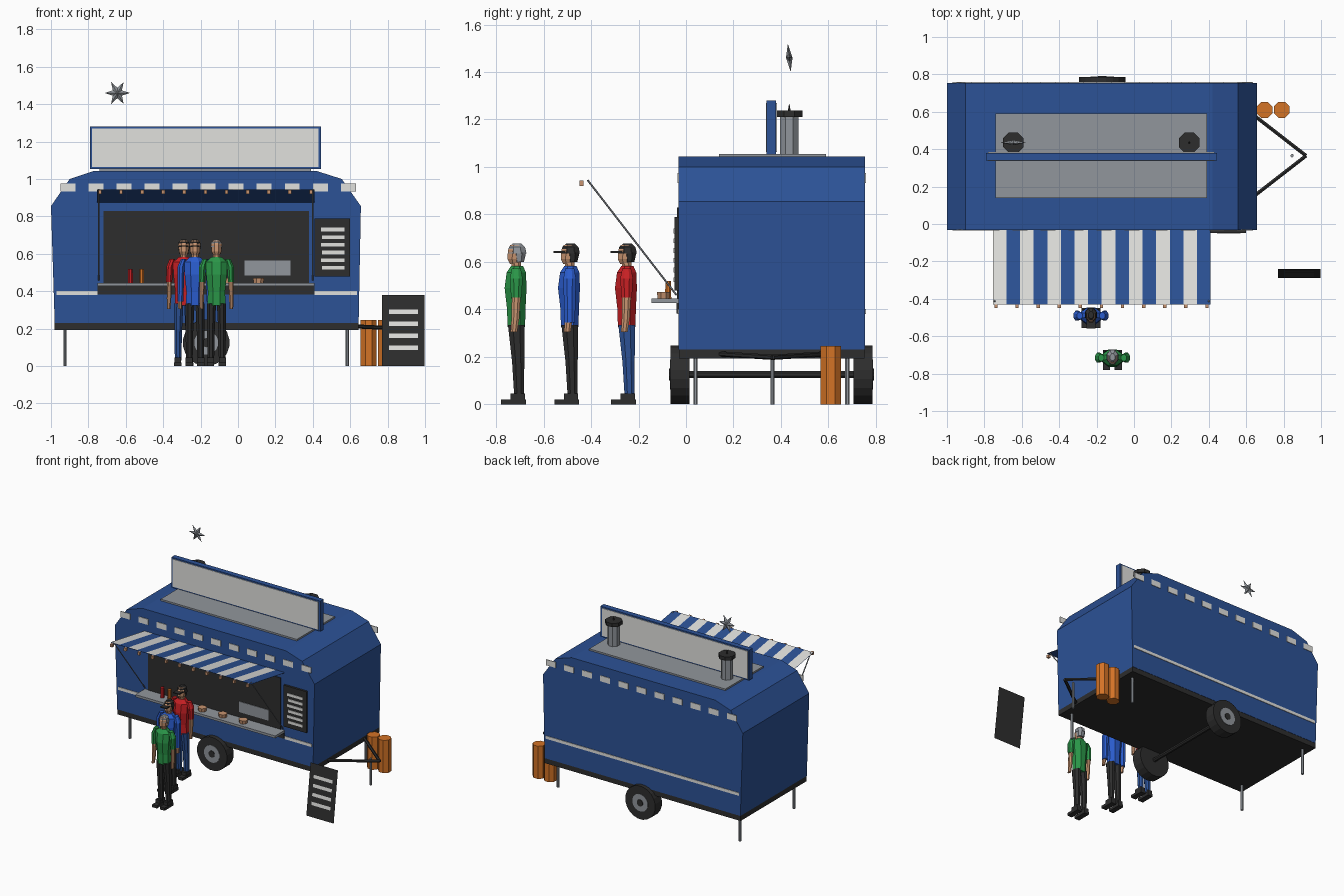
import bpy, math
from mathutils import Vector

if "Cube" in bpy.data.objects:
    bpy.data.objects.remove(bpy.data.objects["Cube"])


def material(name, r, g, b):
    lin = [((c / 255 + 0.055) / 1.055) ** 2.4 if c > 10 else c / 3294 for c in (r, g, b)]
    m = bpy.data.materials.new(name)
    m.diffuse_color = (*lin, 1)
    m.use_nodes = True
    m.node_tree.nodes["Principled BSDF"].inputs["Base Color"].default_value = m.diffuse_color
    return m


BLUE = material("body_blue", 44, 82, 150)
WHITE = material("off_white", 225, 225, 222)
BLACK = material("charcoal", 45, 45, 45)
GREY = material("metal_grey", 145, 150, 156)
ORANGE = material("orange", 212, 115, 38)
SKIN = material("tan", 200, 148, 112)
GREEN = material("shirt_green", 42, 150, 72)
RED = material("shirt_red", 200, 32, 36)
SHIRT = material("shirt_blue", 42, 92, 205)


def mesh(name, verts, faces, *mats):
    me = bpy.data.meshes.new(name)
    me.from_pydata(verts, [], faces)
    for m in mats:
        me.materials.append(m)
    ob = bpy.data.objects.new(name, me)
    bpy.context.collection.objects.link(ob)
    return ob


def prism(name, profile, y0, y1, mat):
    """Extrude an xz outline along y."""
    n = len(profile)
    verts = [(x, y, z) for y in (y0, y1) for x, z in profile]
    faces = [tuple(range(n)), tuple(range(2 * n - 1, n - 1, -1))]
    faces += [(i, i + n, (i + 1) % n + n, (i + 1) % n) for i in range(n)]
    return mesh(name, verts, faces, mat)


def box(name, x0, x1, y0, y1, z0, z1, mat):
    return prism(name, [(x0, z0), (x1, z0), (x1, z1), (x0, z1)], y0, y1, mat)


def loft(name, rings, mat, n=8):
    """Skin stacked oval rings given as (x, y, z, rx, ry)."""
    verts = []
    for x, y, z, rx, ry in rings:
        for i in range(n):
            a = 2 * math.pi * (i + 0.5) / n
            verts.append((x + rx * math.cos(a), y + ry * math.sin(a), z))
    faces = [tuple(range(n - 1, -1, -1)), tuple(range(len(verts) - n, len(verts)))]
    for k in range(len(rings) - 1):
        for i in range(n):
            j = (i + 1) % n
            faces.append((k * n + i, k * n + j, (k + 1) * n + j, (k + 1) * n + i))
    return mesh(name, verts, faces, mat)


def rod(name, a, b, r, mat, n=8):
    a, b = Vector(a), Vector(b)
    ob = loft(name, [(0, 0, 0, r, r), (0, 0, (b - a).length, r, r)], mat, n)
    ob.location = a
    ob.rotation_euler = (b - a).to_track_quat('Z', 'Y').to_euler()
    return ob


# Trailer shell and chassis
prism("trailer_body", [(-0.98, 0.23), (0.645, 0.23), (0.657, 0.855), (0.555, 1.0), (0.42, 1.043),
                       (-0.77, 1.043), (-0.9, 1.0), (-1.0, 0.855)], -0.032, 0.755, BLUE)
box("chassis", -0.98, 0.645, -0.03, 0.753, 0.192, 0.23, BLACK)

# Trim squares and stripes
for i in range(11):
    x = -0.91 + 0.15 * i
    box("front_trim_square", x - 0.04, x + 0.04, -0.036, -0.03, 0.932, 0.975, WHITE)
    box("back_trim_square", x - 0.04, x + 0.04, 0.753, 0.759, 0.932, 0.975, WHITE)
box("front_stripe_left", -0.97, -0.75, -0.036, -0.03, 0.38, 0.402, WHITE)
box("front_stripe_right", 0.41, 0.635, -0.036, -0.03, 0.38, 0.402, WHITE)
box("back_stripe", -0.97, 0.635, 0.753, 0.759, 0.38, 0.402, WHITE)

# Serving hatch, counter and goods
box("hatch_panel", -0.72, 0.38, -0.037, -0.03, 0.43, 0.83, BLACK)
box("hatch_sill", -0.75, 0.41, -0.039, -0.03, 0.383, 0.427, BLACK)
box("grill_plate", 0.035, 0.28, -0.041, -0.035, 0.485, 0.565, GREY)
box("counter", -0.75, 0.41, -0.145, -0.03, 0.427, 0.445, GREY)
for x, m in ((-0.575, RED), (-0.515, ORANGE)):
    loft("sauce_bottle", [(x, -0.075, 0.445, 0.014, 0.014), (x, -0.075, 0.52, 0.013, 0.013)], m)
for x in (-0.23, -0.06, 0.11):
    loft("food_tray", [(x, -0.095, 0.445, 0.028, 0.026), (x, -0.095, 0.472, 0.033, 0.03)], SKIN)

# Menu on the wall
box("wall_menu", 0.41, 0.6, -0.048, -0.03, 0.48, 0.79, BLACK)
for i in range(6):
    z = 0.73 - 0.041 * i
    box("menu_line", 0.445 + 0.005 * (i % 2), 0.57, -0.052, -0.047, z - 0.01, z + 0.01, WHITE)

# Awning, striped on top, plain below
AX0, AX1, YI, YO, ZI, ZO = -0.755, 0.41, -0.032, -0.43, 0.878, 0.945
step = (AX1 - AX0) / 16
verts, faces = [], []
for i in range(17):
    x = AX0 + step * i
    verts += [(x, YO, ZO), (x, YI, ZI)]
for i in range(16):
    faces.append((2 * i, 2 * i + 2, 2 * i + 3, 2 * i + 1))
awning = mesh("awning_top", verts, faces, WHITE, BLUE)
for p in awning.data.polygons:
    p.material_index = p.index % 2
mesh("awning_underside", [(AX0, YO, ZO - .004), (AX1, YO, ZO - .004), (AX1, YI, ZI - .004),
                          (AX0, YI, ZI - .004)], [(0, 3, 2, 1)], BLUE)
for x in (-0.745, 0.4):
    rod("awning_strut", (x, -0.415, 0.945), (x, -0.04, 0.46), 0.004, GREY, 6)
for i in range(11):
    x = -0.738 + 0.1128 * i
    box("bulb", x - 0.009, x + 0.009, -0.449, -0.431, 0.92, 0.942, SKIN)

# Roof panel, sign and vents
box("roof_panel", -0.74, 0.39, 0.14, 0.59, 1.04, 1.055, GREY)
box("roof_sign", -0.79, 0.445, 0.34, 0.38, 1.053, 1.28, BLUE)
box("sign_face_front", -0.78, 0.43, 0.336, 0.341, 1.063, 1.27, WHITE)
box("sign_face_back", -0.78, 0.43, 0.379, 0.384, 1.063, 1.27, WHITE)
for x in (-0.645, 0.295):
    loft("vent_pipe", [(x, 0.435, 1.05, .042, .042), (x, 0.435, 1.215, .042, .042)], GREY)
    loft("vent_cap", [(x, 0.435, 1.21, .06, .06), (x, 0.435, 1.237, .06, .06)], BLACK)
    loft("vent_spike", [(x, 0.435, 1.235, .006, .006), (x, 0.435, 1.265, .001, .001)], BLACK, 6)

# Six-pointed star
pts = []
for i in range(12):
    a, r = math.pi * i / 6, (0.068 if i % 2 == 0 else 0.028)
    pts.append((-0.645 + r * math.cos(a), 0.435 - 0.1 * r * math.sin(a), 1.46 + r * math.sin(a)))
pts += [(-0.645, 0.421, 1.46), (-0.645, 0.449, 1.46)]
mesh("star", pts, [(i, (i + 1) % 12, 12) for i in range(12)]
     + [((i + 1) % 12, i, 13) for i in range(12)], GREY)

# Wheels and axle
for y0, y1, s in ((-0.065, 0.015, -1), (0.705, 0.785, 1)):
    out = y0 if s < 0 else y1
    rod("tyre", (-0.17, y0, 0.125), (-0.17, y1, 0.125), 0.125, BLACK, 20)
    rod("wheel_hub", (-0.17, out - s * .01, 0.125), (-0.17, out + s * .003, 0.125), 0.065, GREY, 16)
    rod("hub_cap", (-0.17, out, 0.125), (-0.17, out + s * .007, 0.125), 0.025, BLACK, 10)
rod("axle", (-0.17, 0, 0.125), (-0.17, 0.72, 0.125), 0.016, BLACK)

# Stabiliser legs, drawbar, jockey leg
for x in (-0.925, 0.585):
    for y in (0.04, 0.68):
        rod("stabiliser_leg", (x, y, 0), (x, y, 0.2), 0.01, GREY)
for y in (0.14, 0.59):
    rod("drawbar", (0.63, y, 0.212), (0.92, 0.365, 0.198), 0.011, BLACK, 6)
rod("jockey_leg", (0.845, 0.365, 0), (0.845, 0.365, 0.2), 0.009, GREY)

# Gas bottles
for x in (0.698, 0.79):
    loft("gas_bottle", [(x, 0.61, 0, .046, .046), (x, 0.61, 0.245, .046, .046)], ORANGE)


# Leaning chalkboard
def board_quad(name, x0, x1, z0, z1, lift, mat):
    def y(z):
        return -0.29 + 0.05 * z / 0.38 - lift
    return mesh(name, [(x0, y(z0), z0), (x1, y(z0), z0), (x1, y(z1), z1), (x0, y(z1), z1)],
                [(0, 1, 2, 3)], mat)


board_quad("chalkboard", 0.77, 0.997, 0, 0.38, 0, BLACK)
for z in (0.29, 0.226, 0.162, 0.098):
    board_quad("chalk_line", 0.807, 0.963, z - 0.012, z + 0.012, 0.004, WHITE)


# Standing customers
def person(x, y, shirt, trousers, hat, long_sleeves, brim):
    loft("torso", [(x, y, .325, .052, .04), (x, y, .40, .05, .042), (x, y - .003, .49, .06, .05),
                   (x, y, .555, .062, .044), (x, y + .003, .582, .03, .028)], shirt)
    loft("neck", [(x, y, .57, .02, .022), (x, y, .605, .02, .022)], SKIN)
    loft("head", [(x, y - .006, .59, .018, .022), (x, y - .004, .612, .028, .036),
                  (x, y, .65, .031, .038), (x, y, .67, .022, .028)], SKIN)
    loft("hair_back", [(x, y + .012, .60, .026, .022), (x, y + .012, .64, .033, .032)], hat)
    loft("hair_or_cap", [(x, y + .004, .636, .034, .042), (x, y + .003, .662, .03, .037),
                         (x, y + .003, .677, .014, .02)], hat)
    if brim:
        box("cap_brim", x - .025, x + .025, y - .068, y - .02, .638, .645, hat)
    for s in (-1, 1):
        end = .345 if long_sleeves else .45
        loft("sleeve", [(x + s * .078, y, end, .017, .024), (x + s * .075, y, .53, .02, .029),
                        (x + s * .06, y, .573, .016, .02)], shirt)
        loft("forearm", [(x + s * .08, y - .01, .305, .010, .015), (x + s * .079, y - .004, .36, .013, .018),
                         (x + s * .077, y, .46, .014, .02)], SKIN)
        loft("leg", [(x + s * .03, y + .012, .03, .019, .022), (x + s * .03, y + .008, .18, .022, .028),
                     (x + s * .027, y, .335, .027, .038)], trousers)
        box("shoe", x + s * .032 - .02, x + s * .032 + .02, y - .065, y + .04, 0, .02, BLACK)
        box("shoe_heel", x + s * .032 - .018, x + s * .032 + .018, y - .025, y + .036, .02, .045, BLACK)


person(-0.115, -0.715, GREEN, BLACK, GREY, False, False)
person(-0.23, -0.49, SHIRT, BLACK, BLACK, True, True)
person(-0.29, -0.25, RED, BLUE, BLACK, False, True)
